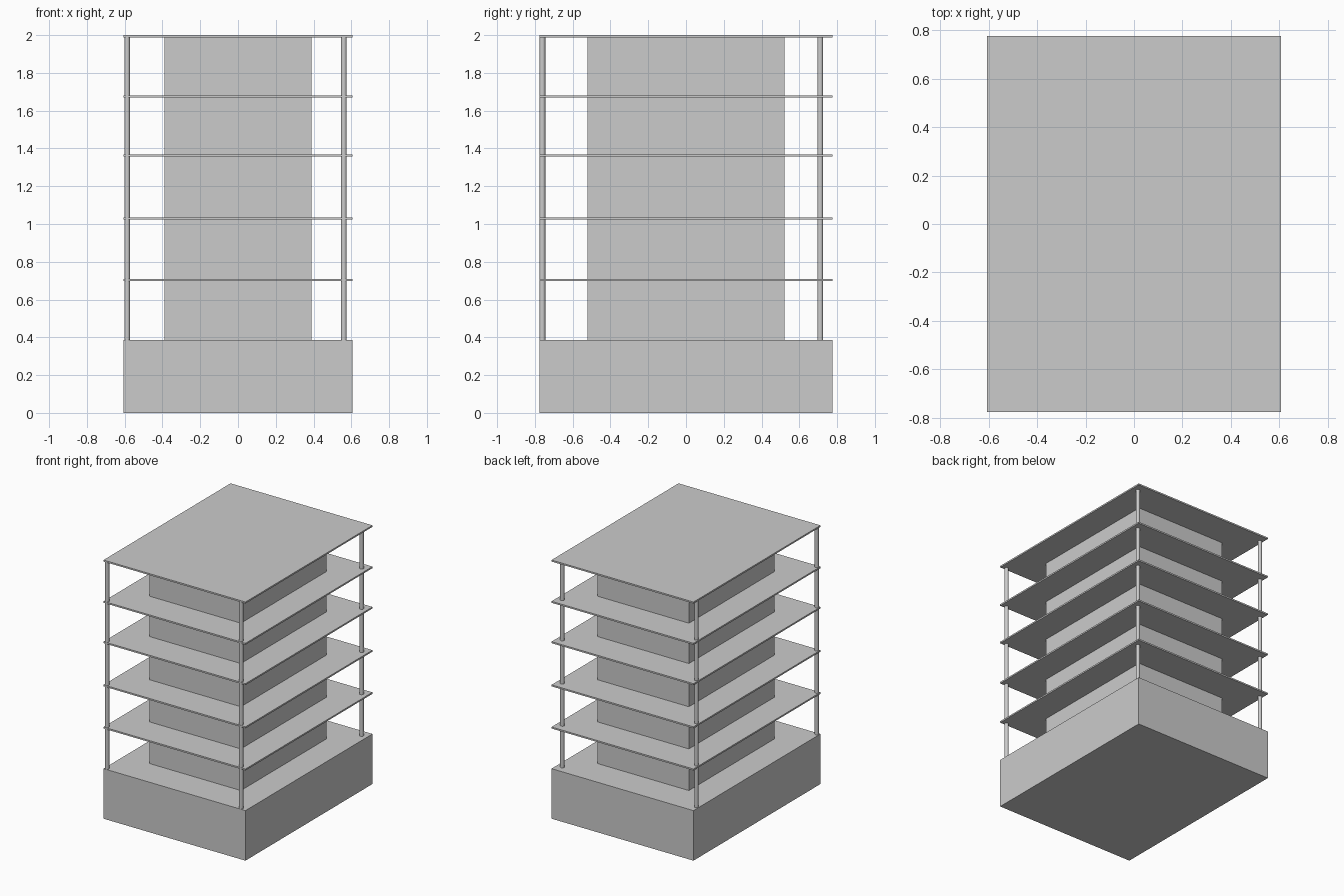
import bpy
import math

default = bpy.data.objects.get("Cube")
if default:
    bpy.data.objects.remove(default, do_unlink=True)

# One plain grey for the whole building
grey = bpy.data.materials.new("concrete_grey")
grey.use_nodes = True
colour = (0.6, 0.6, 0.6, 1)
grey.diffuse_color = colour
grey.node_tree.nodes["Principled BSDF"].inputs["Base Color"].default_value = colour

HALF_X, HALF_Y = 0.607, 0.776
BASE_TOP = 0.387
SLAB = 0.012
ROOF_TOP = 2.0


def box(name, half_x, half_y, bottom, top):
    bpy.ops.mesh.primitive_cube_add(size=1, location=(0, 0, (bottom + top) / 2))
    obj = bpy.context.object
    obj.name = name
    obj.scale = (2 * half_x, 2 * half_y, top - bottom)
    bpy.ops.object.transform_apply(location=False, rotation=False, scale=True)
    obj.data.materials.append(grey)


def column(name, x, y, bottom, top):
    bpy.ops.mesh.primitive_cylinder_add(
        vertices=16, radius=0.015, depth=top - bottom, location=(x, y, (bottom + top) / 2))
    obj = bpy.context.object
    obj.name = name
    bpy.ops.object.shade_smooth_by_angle(angle=math.radians(40))
    obj.data.materials.append(grey)


# Solid ground storey and inner core
box("base_block", HALF_X, HALF_Y, 0, BASE_TOP)
box("core", 0.39, 0.522, BASE_TOP, ROOF_TOP - SLAB)

# Thin floor plates and roof
for i, top in enumerate((0.709, 1.035, 1.369, 1.681)):
    box(f"floor_slab_{i + 1}", HALF_X, HALF_Y, top - SLAB, top)
box("roof_slab", HALF_X, HALF_Y, ROOF_TOP - SLAB, ROOF_TOP)

# Corner columns, set in further on the left and back
for side, x in (("right", -0.587), ("left", 0.56)):
    for end, y in (("front", -0.76), ("back", 0.711)):
        column(f"column_{end}_{side}", x, y, BASE_TOP, ROOF_TOP - SLAB)
